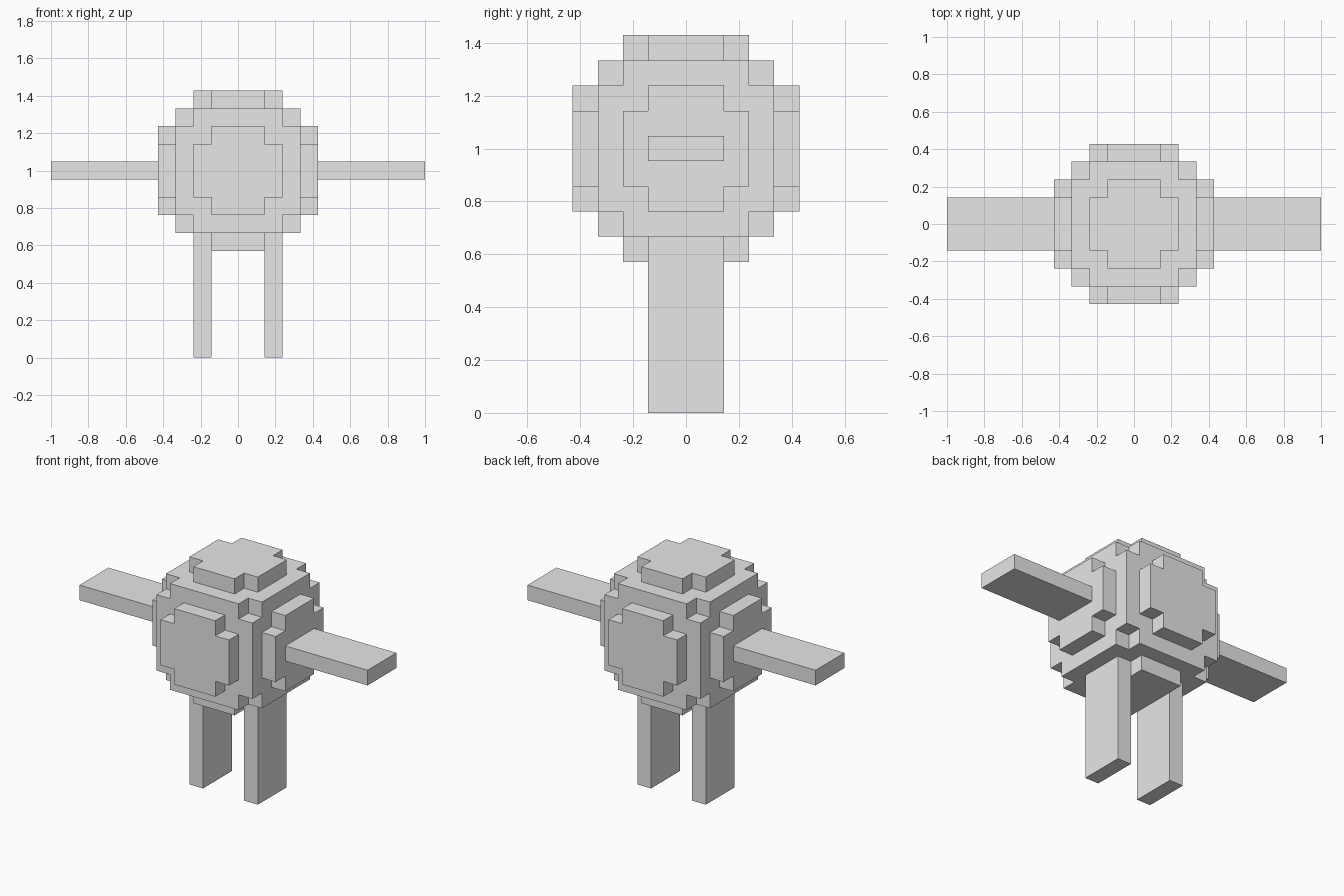
import bpy
import bmesh
import math
from mathutils import Vector

if "Cube" in bpy.data.objects:
    bpy.data.objects.remove(bpy.data.objects["Cube"], do_unlink=True)

U = 2 / 21                      # edge of one block
CENTRE = Vector((0, 0, 10.5))   # body centre, in blocks
RADIUS_SQ = 22                  # blocks within this squared distance are solid

grey = bpy.data.materials.new("light_grey")
grey.use_nodes = True
colour = (0.8, 0.8, 0.8, 1)
grey.diffuse_color = colour
grey.node_tree.nodes["Principled BSDF"].inputs["Base Color"].default_value = colour


def finish(name, bm):
    """Turn a bmesh measured in blocks into a scaled, flat-shaded object."""
    bmesh.ops.scale(bm, vec=(U, U, U), verts=bm.verts)
    mesh = bpy.data.meshes.new(name)
    bm.to_mesh(mesh)
    bm.free()
    mesh.materials.append(grey)
    obj = bpy.data.objects.new(name, mesh)
    bpy.context.collection.objects.link(obj)
    return obj


def box(name, low, high):
    low, high = Vector(low), Vector(high)
    bm = bmesh.new()
    bmesh.ops.create_cube(bm, size=1)
    bmesh.ops.scale(bm, vec=high - low, verts=bm.verts)
    bmesh.ops.translate(bm, vec=(low + high) / 2, verts=bm.verts)
    return finish(name, bm)


# Round body: outer skin of a ball made of blocks
def solid(cell):
    return sum(c * c for c in cell) <= RADIUS_SQ


bm = bmesh.new()
span = range(-4, 5)
for cell in ((x, y, z) for x in span for y in span for z in span):
    if not solid(cell):
        continue
    for axis in range(3):
        for sign in (-1, 1):
            n = Vector((0, 0, 0))
            n[axis] = sign
            middle = Vector(cell)
            if solid(middle + n):
                continue
            a = Vector((0, 0, 0))
            a[(axis + 1) % 3] = 0.5
            b = n.cross(a)
            corner = middle + n / 2 + CENTRE
            bm.faces.new([bm.verts.new(corner + p) for p in (-a - b, a - b, a + b, b - a)])
bmesh.ops.remove_doubles(bm, verts=bm.verts, dist=0.01)
bmesh.ops.dissolve_limit(bm, angle_limit=math.radians(1), verts=bm.verts, edges=bm.edges)
finish("body", bm)

# Flat arms and legs, one pair per side
for side, s in (("left", 1), ("right", -1)):
    x0, x1 = sorted((s * 4.2, s * 10.5))
    box(side + "_arm", (x0, -1.5, 10), (x1, 1.5, 11))
    x0, x1 = sorted((s * 1.5, s * 2.5))
    box(side + "_leg", (x0, -1.5, 0), (x1, 1.5, 6))
